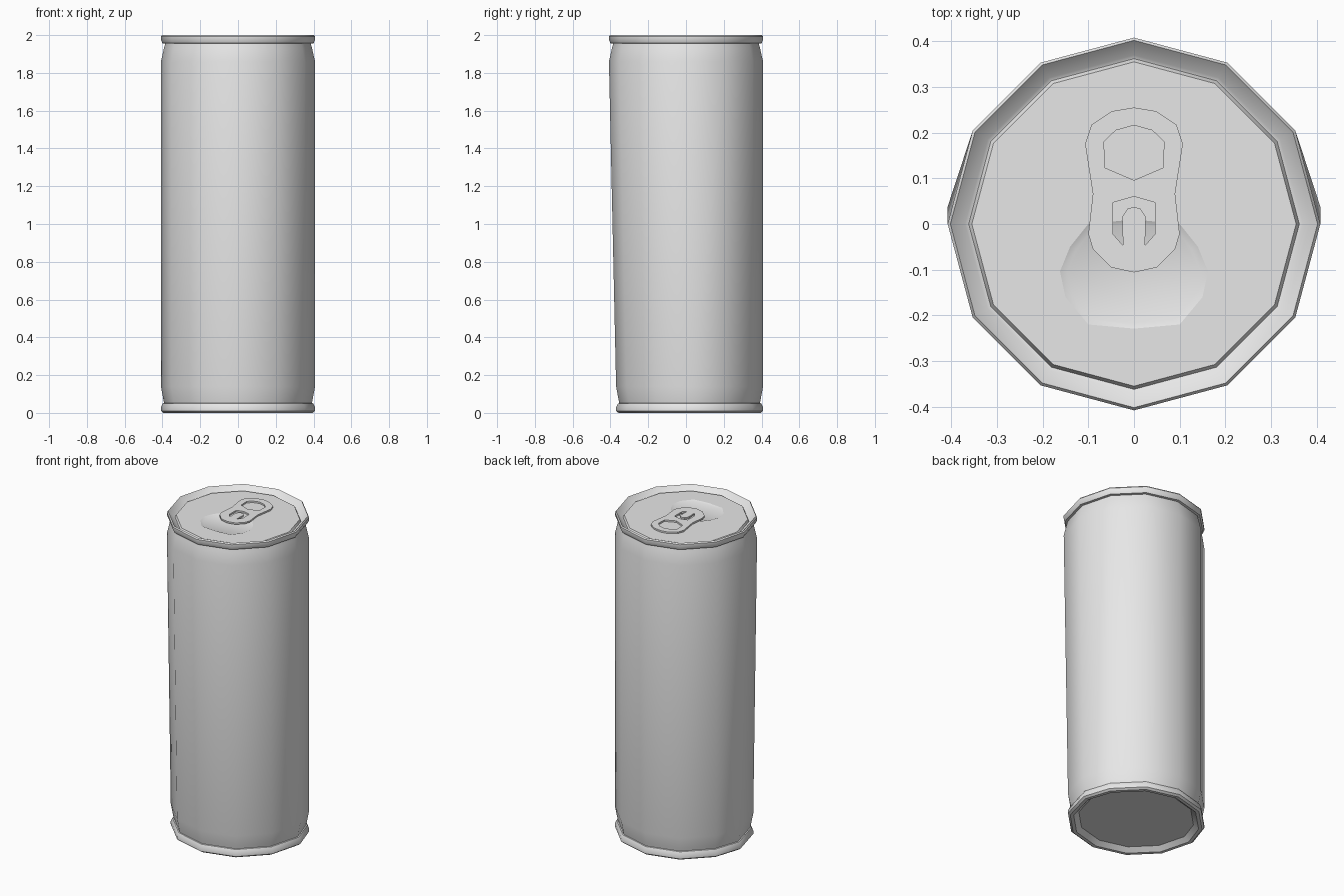
import bpy, bmesh, math

cube = bpy.data.objects.get("Cube")
if cube:
    bpy.data.objects.remove(cube, do_unlink=True)

SIDES = 12
LID_Z = 1.978
RECESS = 0.006

metal = bpy.data.materials.new("plain_metal")
metal.use_nodes = True
metal.diffuse_color = (0.8, 0.8, 0.8, 1)
metal.node_tree.nodes["Principled BSDF"].inputs["Base Color"].default_value = (0.8, 0.8, 0.8, 1)


def finish(obj):
    if not obj.data.materials:
        obj.data.materials.append(metal)
    bpy.ops.object.select_all(action='DESELECT')
    obj.select_set(True)
    bpy.context.view_layer.objects.active = obj
    bpy.ops.object.shade_smooth_by_angle(angle=math.radians(35))


def add_mesh(name, bm):
    mesh = bpy.data.meshes.new(name)
    bm.to_mesh(mesh)
    bm.free()
    obj = bpy.data.objects.new(name, mesh)
    bpy.context.collection.objects.link(obj)
    finish(obj)
    return obj


def ring(radius):
    """Polygon with one corner pointing to the back."""
    return [(radius * math.sin(i * math.tau / SIDES), radius * math.cos(i * math.tau / SIDES))
            for i in range(SIDES)]


def lean(y, z):
    """The front half slants backward toward the base."""
    t = min(max((1.86 - z) / 1.72, 0), 1)
    return y + 0.038 * t if y < 0.001 else y


def bridge(bm, a, b):
    n = len(a)
    for i in range(n):
        j = (i + 1) % n
        bm.faces.new((a[i], a[j], b[j], b[i]))


def lathe(name, profile, cap=False):
    bm = bmesh.new()
    loops = [[bm.verts.new((x, lean(y, z), z)) for x, y in ring(r)] for r, z in profile]
    for a, b in zip(loops, loops[1:]):
        bridge(bm, a, b)
    if cap:
        bm.faces.new(loops[-1])
    # profiles run downward outside, upward inside
    bmesh.ops.recalc_face_normals(bm, faces=bm.faces)
    return add_mesh(name, bm)


def mirrored(half):
    """Close a right-hand half outline across x = 0."""
    return half + [(-x, y) for x, y in reversed(half) if x > 0.001]


def plate(name, outlines, z, half_thickness):
    """Flat plate; every outline after the first is a hole."""
    curve = bpy.data.curves.new(name, 'CURVE')
    curve.dimensions = '2D'
    curve.fill_mode = 'BOTH' if half_thickness else 'FRONT'
    curve.extrude = half_thickness
    for pts in outlines:
        spline = curve.splines.new('POLY')
        spline.points.add(len(pts) - 1)
        for p, (x, y) in zip(spline.points, pts):
            p.co = (x, y, 0, 1)
        spline.use_cyclic_u = True
    obj = bpy.data.objects.new(name, curve)
    bpy.context.collection.objects.link(obj)
    obj.location.z = z
    bpy.ops.object.select_all(action='DESELECT')
    obj.select_set(True)
    bpy.context.view_layer.objects.active = obj
    bpy.ops.object.convert(target='MESH')
    obj = bpy.context.object
    bm = bmesh.new()
    bm.from_mesh(obj.data)
    bmesh.ops.remove_doubles(bm, verts=bm.verts, dist=0.0005)
    if half_thickness:
        bmesh.ops.recalc_face_normals(bm, faces=bm.faces)
    else:
        bmesh.ops.reverse_faces(bm, faces=[f for f in bm.faces if f.normal.z < 0])
    bm.to_mesh(obj.data)
    bm.free()
    finish(obj)
    return obj


# Side wall with tapered shoulders
lathe("can_wall", [(0.385, 1.957), (0.392, 1.93), (0.408, 1.86), (0.408, 0.14),
                   (0.395, 0.07), (0.39, 0.045)])

# Rolled upper rim, falling inside to the groove around the lid
lathe("top_rim", [(0.385, 1.955), (0.4, 1.957), (0.408, 1.975), (0.408, 1.992), (0.402, 2.0),
                  (0.37, 1.967), (0.362, 1.964), (0.355, LID_Z)])

# Lower rim and recessed base
lathe("bottom_rim", [(0.385, 0.053), (0.398, 0.05), (0.408, 0.03), (0.408, 0.01), (0.395, 0.0),
                     (0.375, 0.0), (0.345, 0.025)], cap=True)

# Lid with a shallow mouth panel pressed into it
mouth = mirrored([(0, 0.01), (0.1, 0), (0.14, -0.05), (0.162, -0.104),
                  (0.15, -0.16), (0.1, -0.22), (0, -0.229)])
plate("lid", [ring(0.355), mouth], LID_Z, 0)

bm = bmesh.new()
upper = [bm.verts.new((x, y, LID_Z)) for x, y in mouth]
lower = [bm.verts.new((x * 0.9, -0.1 + (y + 0.1) * 0.9, LID_Z - RECESS)) for x, y in mouth]
bridge(bm, upper, lower)
bm.faces.new(lower)
bmesh.ops.reverse_faces(bm, faces=[f for f in bm.faces if f.normal.z < 0])
bm.normal_update()
bmesh.ops.recalc_face_normals(bm, faces=bm.faces)
if sum(f.normal.z for f in bm.faces) < 0:
    bmesh.ops.reverse_faces(bm, faces=bm.faces)
add_mesh("mouth_panel", bm)

# Pull tab with a finger hole and a curved slot
tab_edge = mirrored([(0, 0.255), (0.048, 0.247), (0.093, 0.217), (0.107, 0.175), (0.09, 0.066),
                     (0.1, -0.022), (0.09, -0.055), (0.05, -0.095), (0, -0.106)])
finger_hole = mirrored([(0, 0.216), (0.04, 0.205), (0.066, 0.18), (0.063, 0.123), (0, 0.096)])
slot_outer = mirrored([(0.024, -0.047), (0.046, -0.022), (0.046, 0.047), (0, 0.06)][::-1])
slot_inner = mirrored([(0, 0.037), (0.014, 0.034), (0.026, 0.015)])
right = [(0, 0.06), (0.046, 0.047), (0.046, -0.022), (0.024, -0.047)]
inner = [(0.026, 0.015), (0.014, 0.034), (0, 0.037)]
slot = right + inner + [(-x, y) for x, y in (inner[1::-1] + right[:0:-1])]
plate("pull_tab", [tab_edge, finger_hole, slot], LID_Z + 0.007, 0.005)
